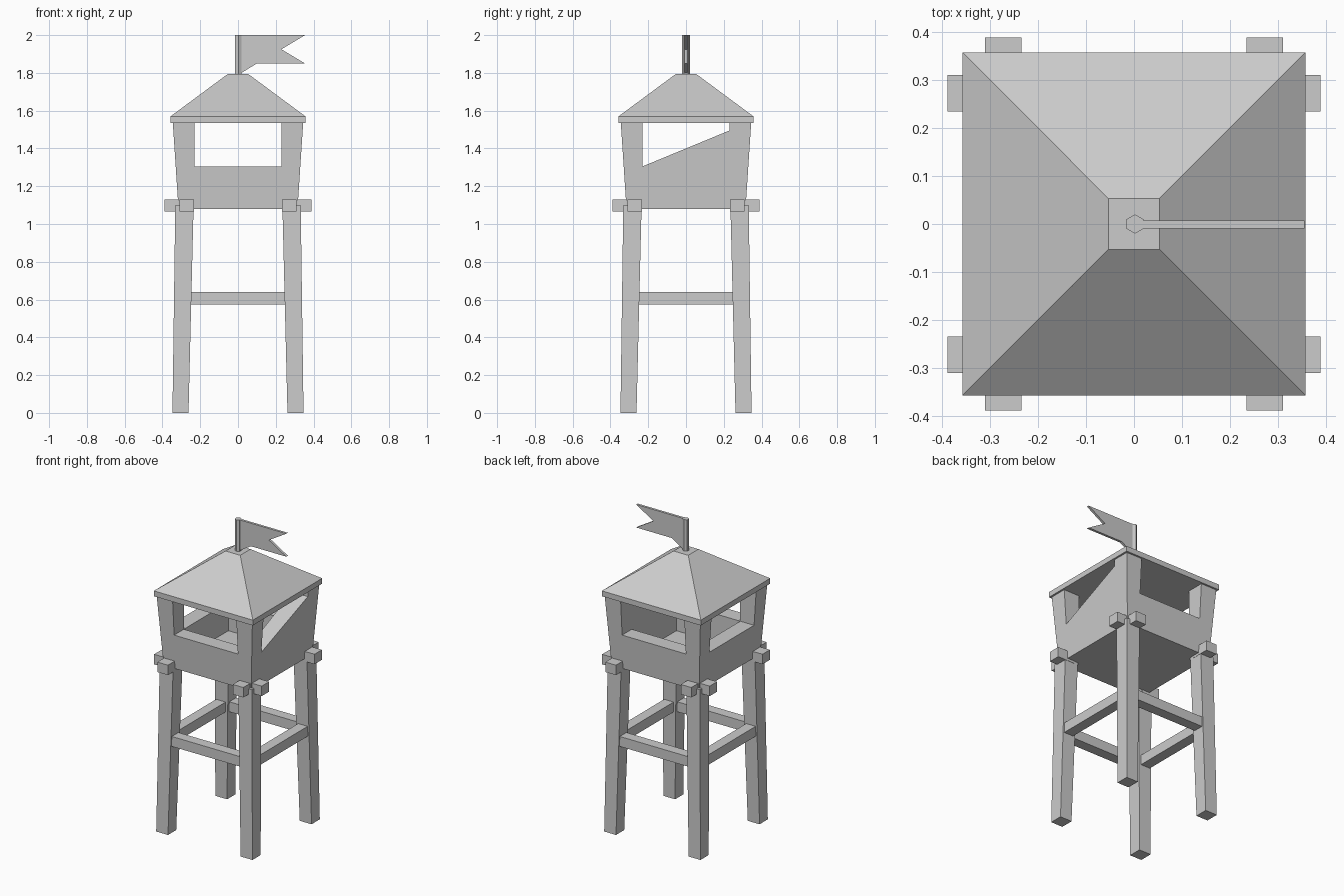
import bpy
import bmesh

cube = bpy.data.objects.get("Cube")
if cube:
    bpy.data.objects.remove(cube, do_unlink=True)

grey = bpy.data.materials.new("light_grey")
grey.use_nodes = True
colour = (0.6, 0.6, 0.6, 1)
grey.diffuse_color = colour
grey.node_tree.nodes["Principled BSDF"].inputs["Base Color"].default_value = colour


def rect(x0, x1, y0, y1, z):
    return [(x0, y0, z), (x1, y0, z), (x1, y1, z), (x0, y1, z)]


def square(h, z):
    return rect(-h, h, -h, h, z)


def turn(points, quarter):
    """Rotate points by quarter turns about the vertical axis."""
    for _ in range(quarter):
        points = [(-y, x, z) for x, y, z in points]
    return points


def loft(name, *rings):
    """Solid skinned through matching closed rings, capped at both ends."""
    bm = bmesh.new()
    loops = [[bm.verts.new(p) for p in ring] for ring in rings]
    for a, b in zip(loops, loops[1:]):
        n = len(a)
        for i in range(n):
            j = (i + 1) % n
            bm.faces.new((a[i], a[j], b[j], b[i]))
    bm.faces.new(loops[0][::-1])
    bm.faces.new(loops[-1])
    bmesh.ops.recalc_face_normals(bm, faces=bm.faces)
    mesh = bpy.data.meshes.new(name)
    bm.to_mesh(mesh)
    bm.free()
    mesh.materials.append(grey)
    obj = bpy.data.objects.new(name, mesh)
    bpy.context.collection.objects.link(obj)
    return obj


# Cabin measures: walls flare outward from floor to eaves
FLOOR, SILL, EAVES, INNER = 1.08, 1.305, 1.535, 0.23


def flare(z):
    return 0.315 + 0.03 * (z - FLOOR) / (EAVES - FLOOR)


def corner(inner, outer, z):
    return rect(inner, outer, inner, outer, z)


sides = ["left", "back", "right", "front"]
for q, side in enumerate(sides):
    # Leaning leg and window post at each corner
    leg = [corner(0.262, 0.347, 0), corner(0.235, 0.332, 1.1)]
    loft(f"leg_{q + 1}", *[turn(r, q) for r in leg])
    post = [corner(INNER, flare(z), z) for z in (FLOOR, EAVES)]
    loft(f"corner_post_{q + 1}", *[turn(r, q) for r in post])

    # Cross brace between the legs
    brace = [rect(0.262, 0.33, -0.26, 0.26, z) for z in (0.575, 0.64)]
    loft(f"{side}_brace", *[turn(r, q) for r in brace])

    # Projecting beam ends
    for k, y in enumerate((-0.272, 0.272)):
        beam = [rect(0.26, 0.388, y - 0.038, y + 0.038, z) for z in (1.065, 1.13)]
        loft(f"{side}_beam_end_{k + 1}", *[turn(r, q) for r in beam])

    # Parapet wall; the left one rises in a slope toward the back
    rear = 1.495 if side == "left" else SILL
    base = rect(INNER, flare(FLOOR), -INNER, INNER, FLOOR)
    top = [(INNER, -INNER, SILL), (flare(SILL), -INNER, SILL),
           (flare(rear), INNER, rear), (INNER, INNER, rear)]
    loft(f"{side}_parapet", turn(base, q), turn(top, q))

loft("floor", square(0.312, FLOOR), square(0.312, 1.12))

# Roof slab and truncated pyramid
loft("roof", square(0.357, EAVES), square(0.357, 1.57), square(0.053, 1.795))

# Flag pole and swallow-tailed pennant
bpy.ops.mesh.primitive_cylinder_add(vertices=6, radius=0.02, depth=0.22,
                                    location=(0.002, 0, 1.89))
pole = bpy.context.object
pole.name = "flag_pole"
pole.data.materials.append(grey)
outline = [(0.01, 2), (0.355, 2), (0.23, 1.925), (0.355, 1.85), (0.1, 1.85), (0.01, 1.795)]
loft("flag", *[[(x, y, z) for x, z in outline] for y in (-0.009, 0.007)])
